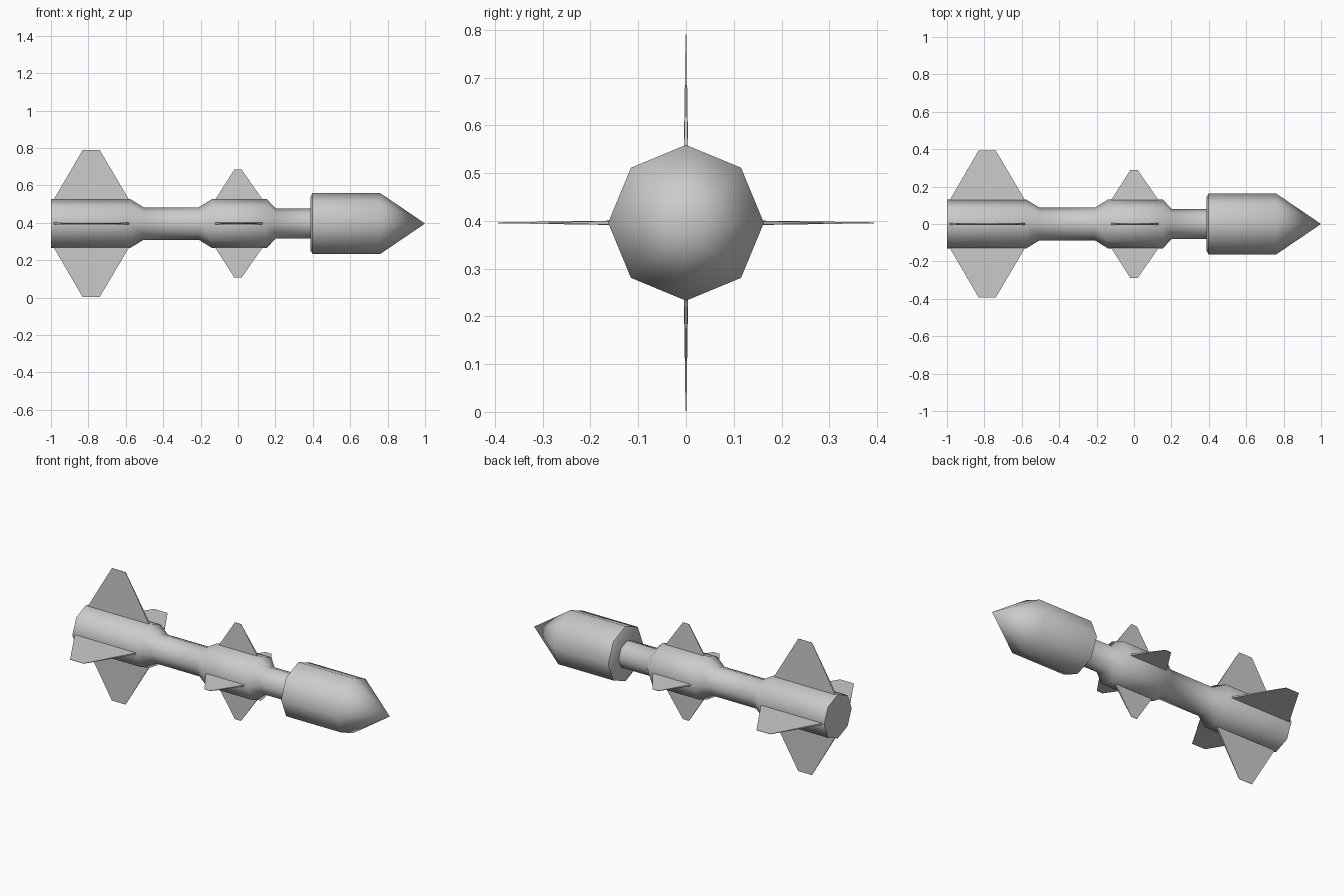
import bpy, bmesh, math

if "Cube" in bpy.data.objects:
    bpy.data.objects.remove(bpy.data.objects["Cube"])

AXIS_Z = 0.396
SIDES = 8


def finish(name, bm):
    bmesh.ops.recalc_face_normals(bm, faces=bm.faces)
    mesh = bpy.data.meshes.new(name)
    bm.to_mesh(mesh)
    bm.free()
    ob = bpy.data.objects.new(name, mesh)
    ob.location.z = AXIS_Z
    bpy.context.collection.objects.link(ob)
    return ob


def lathe(name, profile):
    """Eight-sided solid around the x axis from (x, radius) points."""
    bm = bmesh.new()
    rings = []
    for x, r in profile:
        if r == 0:
            rings.append([bm.verts.new((x, 0, 0))] * SIDES)
        else:
            rings.append([bm.verts.new((x, r * math.cos(a), r * math.sin(a)))
                          for a in (2 * math.pi * i / SIDES for i in range(SIDES))])
    for a, b in zip(rings, rings[1:]):
        for i in range(SIDES):
            j = (i + 1) % SIDES
            bm.faces.new(list(dict.fromkeys((a[i], a[j], b[j], b[i]))))
    for ring in (rings[0], rings[-1]):
        if ring[0] is not ring[1]:
            bm.faces.new(ring)
    ob = finish(name, bm)
    bpy.ops.object.select_all(action='DESELECT')
    ob.select_set(True)
    bpy.context.view_layer.objects.active = ob
    bpy.ops.object.shade_smooth_by_angle(angle=math.radians(50))
    return ob


def fin(name, outline, angle, root_half=0.005, tip_half=0.001):
    """Thin tapered plate; outline is root rear, tip rear, tip front, root front."""
    bm = bmesh.new()
    halves = (root_half, tip_half, tip_half, root_half)
    left = [bm.verts.new((x, -h, r)) for (x, r), h in zip(outline, halves)]
    right = [bm.verts.new((x, h, r)) for (x, r), h in zip(outline, halves)]
    bm.faces.new(left)
    bm.faces.new(right[::-1])
    for i in range(4):
        j = (i + 1) % 4
        bm.faces.new((left[i], right[i], right[j], left[j]))
    ob = finish(name, bm)
    ob.rotation_euler.x = angle


# Stepped body tube
lathe("body", [(-1.0, 0.13), (-0.575, 0.13), (-0.505, 0.087), (-0.21, 0.087),
               (-0.14, 0.13), (0.155, 0.13), (0.2, 0.081), (0.42, 0.081)])

# Pointed warhead
lathe("nose", [(0.387, 0.142), (0.398, 0.163), (0.76, 0.163), (1.0, 0)])

# Four tail fins and four middle fins
for i in range(4):
    turn = i * math.pi / 2
    fin(f"tail_fin_{i + 1}",
        [(-0.99, 0.12), (-0.83, 0.394), (-0.74, 0.394), (-0.578, 0.12)], turn)
    fin(f"middle_fin_{i + 1}",
        [(-0.127, 0.12), (-0.02, 0.288), (0.02, 0.288), (0.137, 0.12)], turn)
